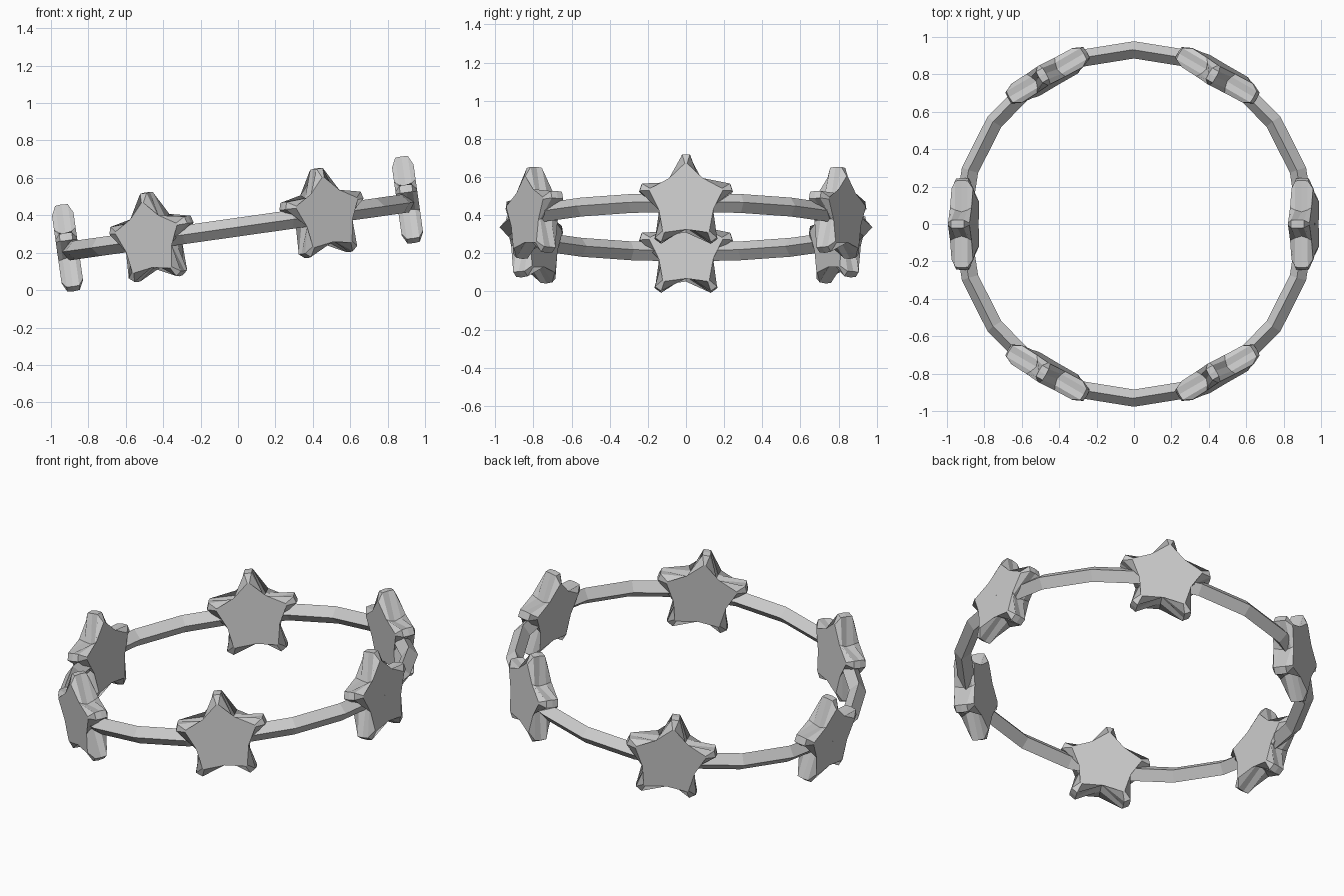
import bpy, bmesh, math
from mathutils import Matrix

if "Cube" in bpy.data.objects:
    bpy.data.objects.remove(bpy.data.objects["Cube"])

TILT = Matrix.Translation((0, 0, 0.337)) @ Matrix.Rotation(math.radians(-8.05), 4, 'Y')

mat = bpy.data.materials.new("light_grey")
mat.diffuse_color = (0.6, 0.6, 0.6, 1)
mat.use_nodes = True
mat.node_tree.nodes["Principled BSDF"].inputs["Base Color"].default_value = mat.diffuse_color


def finish(bm, name, matrix):
    bmesh.ops.recalc_face_normals(bm, faces=bm.faces[:])
    me = bpy.data.meshes.new(name)
    bm.to_mesh(me)
    bm.free()
    me.materials.append(mat)
    ob = bpy.data.objects.new(name, me)
    bpy.context.collection.objects.link(ob)
    ob.matrix_world = matrix
    return ob


# Ring band: 20 segments with a diamond cross-section
bm = bmesh.new()
N = 20
rings = []
for i in range(N):
    a = 2 * math.pi * i / N
    rings.append([bm.verts.new((r * math.cos(a), r * math.sin(a), z))
                  for r, z in ((0.977, 0), (0.932, 0.05), (0.885, 0), (0.932, -0.05))])
for i in range(N):
    p, q = rings[i], rings[(i + 1) % N]
    for k in range(4):
        bm.faces.new((p[k], q[k], q[(k + 1) % 4], p[(k + 1) % 4]))
finish(bm, "ring_band", TILT)


# Star: flat pentagon faces front and back, blunt arms, grooves between the arms
# layer = depth, arm radius, half width of the arm tip, valley radius
LAYERS = ((-0.058, 0.200, 0.006, 0.150), (-0.034, 0.249, 0.020, 0.128),
          (0.0, 0.252, 0.022, 0.110),
          (0.034, 0.249, 0.020, 0.128), (0.058, 0.200, 0.006, 0.150))


def star(name, matrix):
    bm = bmesh.new()
    loops = []
    for d, tip, half, valley in LAYERS:
        loop = []
        for k in range(5):
            a = 2 * math.pi * k / 5
            for u, v in ((-half, tip), (half, tip),
                         (valley * math.sin(math.pi / 5), valley * math.cos(math.pi / 5))):
                y = u * math.cos(a) + v * math.sin(a)
                z = v * math.cos(a) - u * math.sin(a)
                loop.append(bm.verts.new((d, y, z)))
        loops.append(loop)
    n = len(loops[0])
    for p, q in zip(loops, loops[1:]):
        for i in range(n):
            j = (i + 1) % n
            bm.faces.new((p[i], p[j], q[j], q[i]))
    bm.faces.new(loops[0])
    bm.faces.new(loops[-1])
    finish(bm, name, matrix)


# Six stars spaced evenly on the tilted ring
for i in range(6):
    star(f"star_{i + 1}", TILT @ Matrix.Rotation(math.radians(60 * i), 4, 'Z')
         @ Matrix.Translation((0.918, 0, 0)))
